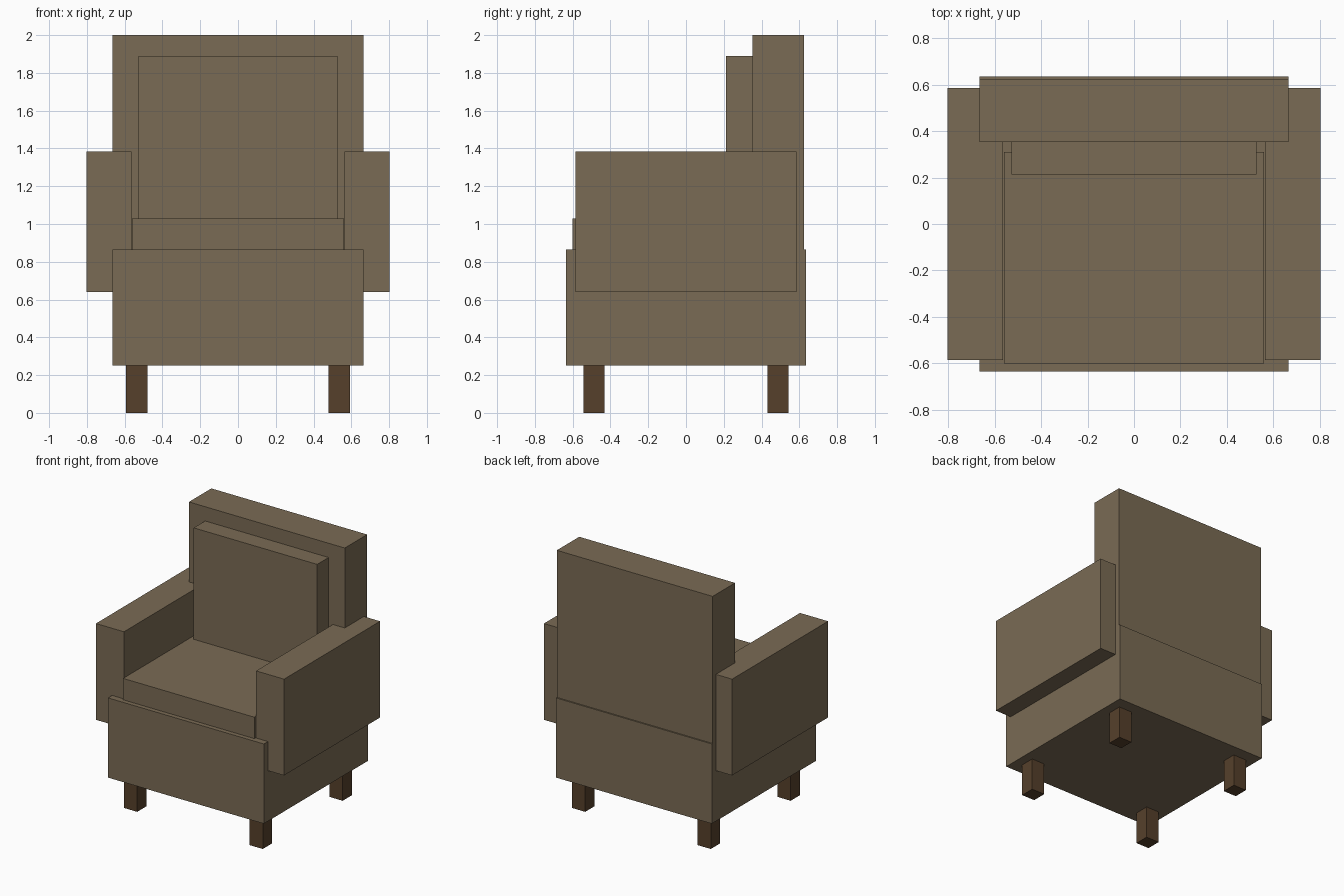
import bpy
from mathutils import Vector

cube = bpy.data.objects.get("Cube")
if cube:
    bpy.data.objects.remove(cube, do_unlink=True)


def material(name, color):
    mat = bpy.data.materials.new(name)
    mat.use_nodes = True
    mat.diffuse_color = color
    mat.node_tree.nodes["Principled BSDF"].inputs["Base Color"].default_value = color
    return mat


def box(name, low, high, mat):
    """Flat-sided box between two opposite corners."""
    low, high = Vector(low), Vector(high)
    bpy.ops.mesh.primitive_cube_add(size=1, location=(low + high) / 2)
    obj = bpy.context.object
    obj.name = name
    obj.scale = high - low
    bpy.ops.object.transform_apply(location=False, rotation=False, scale=True)
    obj.data.materials.append(mat)
    return obj


fabric = material("taupe fabric", (0.195, 0.147, 0.089, 1))
wood = material("dark wood", (0.093, 0.051, 0.024, 1))

# Upholstered body
box("seat_base", (-0.665, -0.635, 0.25), (0.665, 0.635, 0.865), fabric)
box("backrest", (-0.665, 0.352, 0.865), (0.665, 0.625, 2.0), fabric)

# Loose cushions
box("seat_cushion", (-0.56, -0.6, 0.865), (0.56, 0.31, 1.03), fabric)
box("back_cushion", (-0.527, 0.213, 1.03), (0.527, 0.352, 1.89), fabric)

# Armrests and legs, mirrored left to right
for side, sx in (("left", 1), ("right", -1)):
    arm_x = sorted((sx * 0.564, sx * 0.803))
    box(side + "_armrest", (arm_x[0], -0.585, 0.64), (arm_x[1], 0.585, 1.383), fabric)
    for end, sy in (("front", -1), ("back", 1)):
        x, y = sx * 0.536, sy * 0.487
        half = 0.056
        box(f"{end}_{side}_leg", (x - half, y - half, 0), (x + half, y + half, 0.25), wood)
